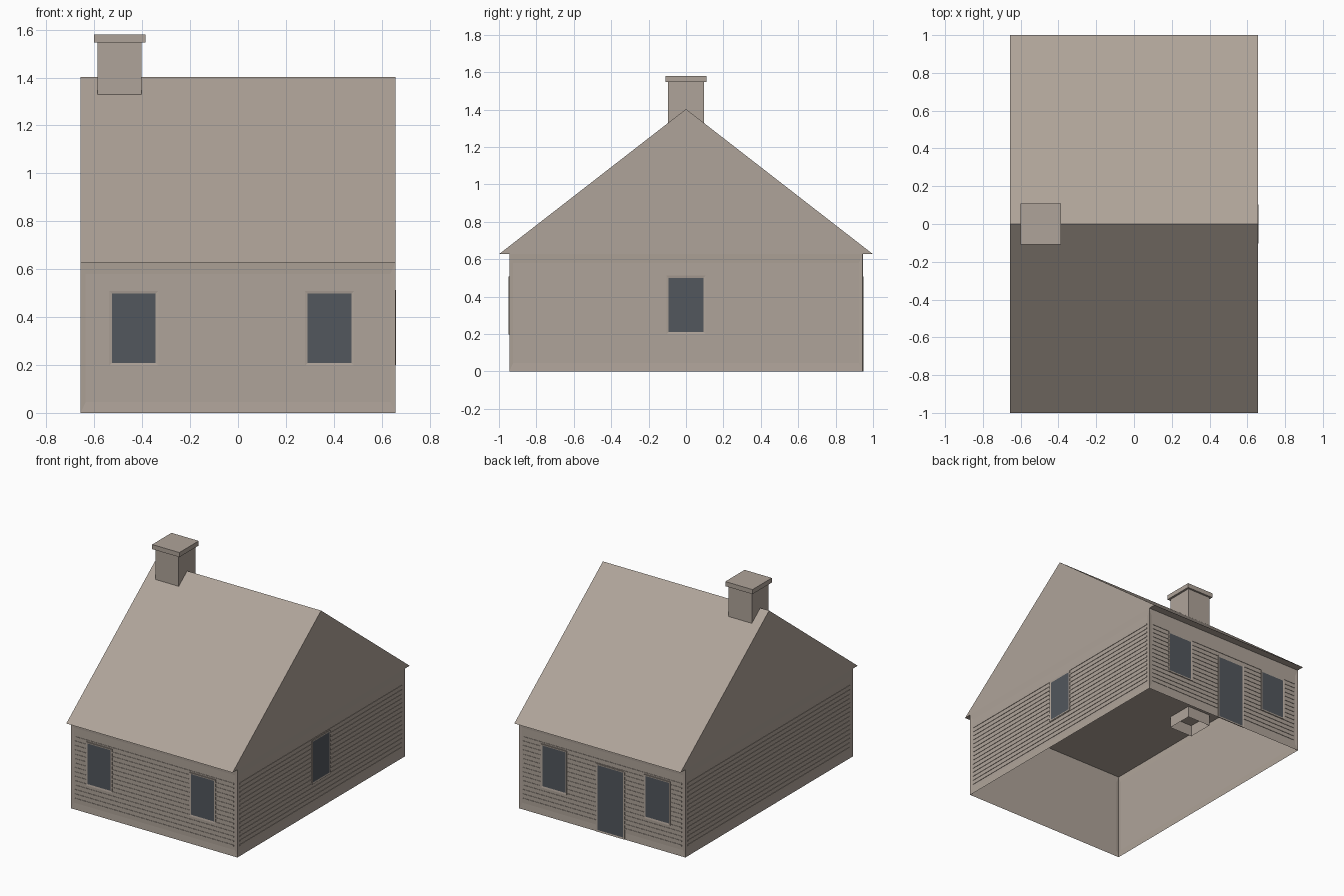
import bpy
import bmesh
from mathutils import Vector

cube = bpy.data.objects.get("Cube")
if cube:
    bpy.data.objects.remove(cube, do_unlink=True)


def material(name, colour):
    m = bpy.data.materials.new(name)
    m.use_nodes = True
    m.diffuse_color = (*colour, 1)
    m.node_tree.nodes["Principled BSDF"].inputs["Base Color"].default_value = (*colour, 1)
    return m


STONE = material("warm grey", (0.43, 0.37, 0.32))
GLASS = material("slate glass", (0.085, 0.095, 0.11))

WALL_X, WALL_Y, WALL_TOP = 0.657, 0.945, 0.627
RECESS = 0.003


def finish(name, bm, *mats):
    mesh = bpy.data.meshes.new(name)
    bm.to_mesh(mesh)
    bm.free()
    for m in mats:
        mesh.materials.append(m)
    obj = bpy.data.objects.new(name, mesh)
    bpy.context.collection.objects.link(obj)
    return obj


def add_box(bm, a, b):
    """Add a box between two opposite corners and return its faces."""
    lo = Vector(map(min, a, b))
    hi = Vector(map(max, a, b))
    verts = bmesh.ops.create_cube(bm, size=1)["verts"]
    for v in verts:
        v.co = [lo[i] + (v.co[i] + 0.5) * (hi[i] - lo[i]) for i in range(3)]
    return list({f for v in verts for f in v.link_faces})


def drop_faces(bm, test):
    bm.normal_update()
    bmesh.ops.delete(bm, geom=[f for f in bm.faces if test(f.normal)], context="FACES")


def on_wall(side, along, z, out):
    """Point on a wall: distance along it, height, distance outwards."""
    axis, sign = side
    if axis == "x":
        return (sign * (WALL_X + out), along, z)
    return (along, sign * (WALL_Y + out), z)


# Wall shell, open below, with a shallow recessed panel on each side
bm = bmesh.new()
add_box(bm, (-WALL_X, -WALL_Y, 0), (WALL_X, WALL_Y, WALL_TOP))
drop_faces(bm, lambda n: abs(n.z) > 0.5)
panels = list(bm.faces)
bmesh.ops.inset_individual(bm, faces=panels, thickness=0.03, depth=-RECESS)
for v in {v for f in panels for v in f.verts}:
    v.co.z = 0.045 if v.co.z < 0.3 else 0.58
finish("walls", bm, STONE)

# Horizontal siding strips
SIDES = {"front": ("y", -1), "back": ("y", 1), "left": ("x", 1), "right": ("x", -1)}
for label, side in SIDES.items():
    half = (WALL_Y if side[0] == "x" else WALL_X) - 0.03
    bm = bmesh.new()
    for i in range(15):
        z = 0.07 + i * 0.0315
        add_box(bm, on_wall(side, -half, z, -RECESS), on_wall(side, half, z + 0.01, 0))
    finish(label + "_siding", bm, STONE)


# Windows and door: a raised frame with an inset pane
def opening(name, side, centre, width, z0, z1):
    bm = bmesh.new()
    add_box(bm, on_wall(side, centre - width / 2, z0, -RECESS),
            on_wall(side, centre + width / 2, z1, 0.003))
    bm.normal_update()
    outward = Vector((side[1], 0, 0) if side[0] == "x" else (0, side[1], 0))
    pane = max(bm.faces, key=lambda f: f.normal.dot(outward))
    bmesh.ops.inset_individual(bm, faces=[pane], thickness=0.016, depth=-0.002)
    pane.material_index = 1
    finish(name, bm, STONE, GLASS)


for label in ("front", "back"):
    for hand, x in (("right", -0.435), ("left", 0.382)):
        opening(f"{label}_{hand}_window", SIDES[label], x, 0.205, 0.197, 0.509)
opening("side_window", SIDES["left"], 0, 0.208, 0.2, 0.512)
opening("back_door", SIDES["back"], -0.065, 0.225, 0, 0.485)

# Gabled roof, a closed prism
bm = bmesh.new()
profile = [(-1, WALL_TOP), (1, WALL_TOP), (0, 1.403)]
gable = bm.faces.new([bm.verts.new((-WALL_X, y, z)) for y, z in profile])
end = bmesh.ops.extrude_face_region(bm, geom=[gable], use_keep_orig=True)["geom"]
bmesh.ops.translate(bm, vec=(2 * WALL_X, 0, 0),
                    verts=[g for g in end if isinstance(g, bmesh.types.BMVert)])
bmesh.ops.recalc_face_normals(bm, faces=bm.faces)
finish("roof", bm, STONE)

# Chimney shaft passes down through the ceiling and is open below
bm = bmesh.new()
add_box(bm, (-0.587, -0.095, 0.545), (-0.402, 0.095, 1.55))
drop_faces(bm, lambda n: n.z < -0.5)
finish("chimney_shaft", bm, STONE)

bm = bmesh.new()
add_box(bm, (-0.602, -0.109, 1.547), (-0.387, 0.109, 1.58))
finish("chimney_cap", bm, STONE)
